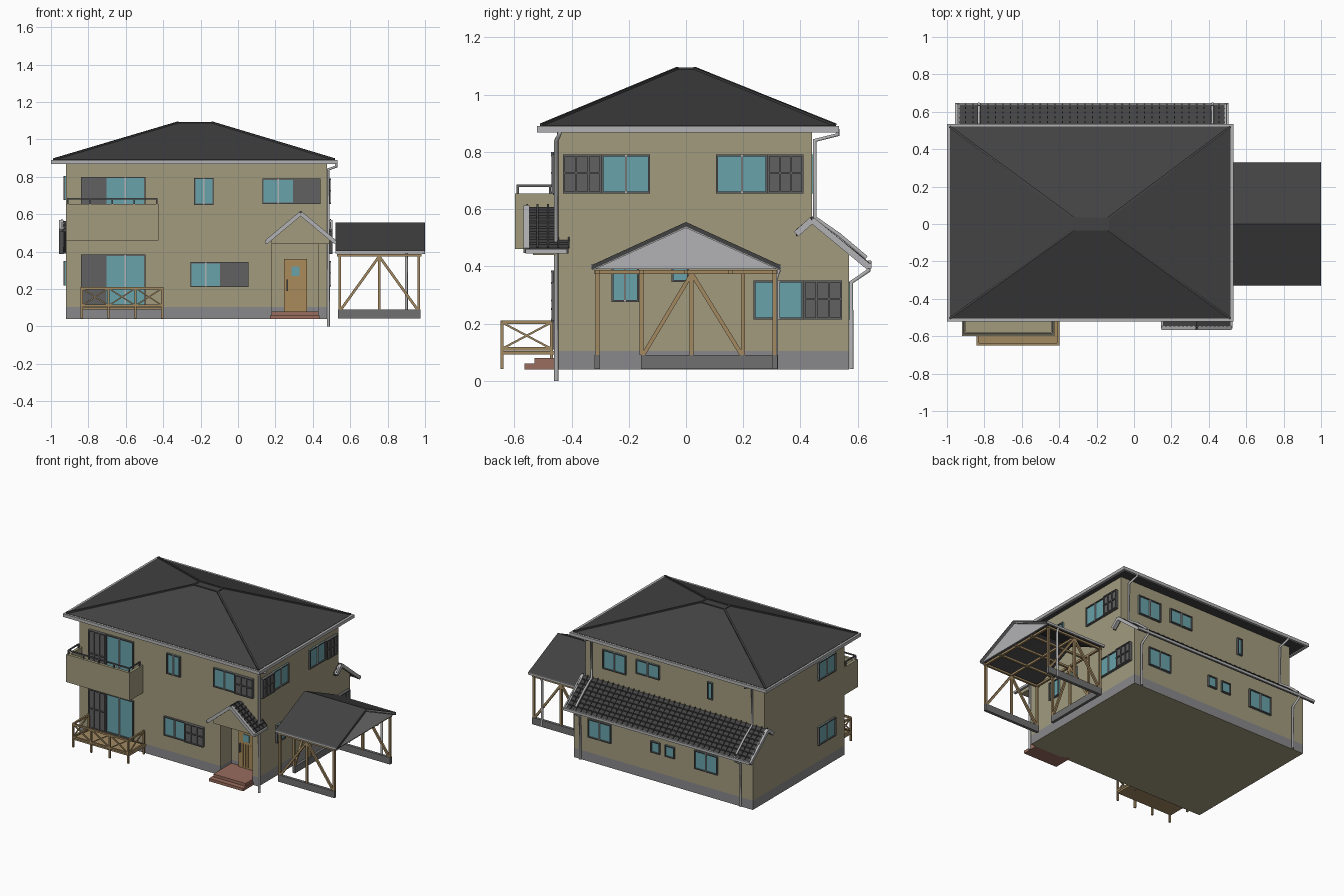
import bpy, bmesh
from mathutils import Vector, Matrix

if "Cube" in bpy.data.objects:
    bpy.data.objects.remove(bpy.data.objects["Cube"])

def mat(name, r, g, b):
    m = bpy.data.materials.new(name)
    m.diffuse_color = (r, g, b, 1)
    m.use_nodes = True
    m.node_tree.nodes["Principled BSDF"].inputs["Base Color"].default_value = m.diffuse_color
    return m

WALL = mat("wall", .36, .33, .21)
ROOF = mat("roof", .055, .055, .055)
BASE = mat("concrete", .25, .25, .26)
CURB = mat("dark_concrete", .16, .16, .16)
TRIM = mat("light_trim", .45, .45, .46)
GLASS = mat("glass", .14, .36, .40)
SHUT = mat("shutter", .12, .12, .12)
WOOD = mat("wood", .36, .25, .12)
DOOR = mat("door", .40, .26, .10)
STEP = mat("brick", .32, .15, .11)

def finish(name, bm, *mats):
    bmesh.ops.recalc_face_normals(bm, faces=bm.faces[:])
    me = bpy.data.meshes.new(name)
    bm.to_mesh(me)
    for m in mats:
        me.materials.append(m)
    ob = bpy.data.objects.new(name, me)
    bpy.context.collection.objects.link(ob)
    return ob

def boxes(name, parts):
    """parts: (x0, x1, y0, y1, z0, z1, material)"""
    bm, mats = bmesh.new(), []
    for x0, x1, y0, y1, z0, z1, m in parts:
        if m not in mats:
            mats.append(m)
        M = Matrix.Translation(((x0+x1)/2, (y0+y1)/2, (z0+z1)/2)) @ Matrix.Diagonal((abs(x1-x0), abs(y1-y0), abs(z1-z0), 1))
        vs = bmesh.ops.create_cube(bm, size=1, matrix=M)["verts"]
        for f in {f for v in vs for f in v.link_faces}:
            f.material_index = mats.index(m)
    return finish(name, bm, *mats)

def box(name, *a):
    return boxes(name, [a])

def bars(name, segs, w, m):
    bm = bmesh.new()
    for p, q in segs:
        p, q = Vector(p), Vector(q)
        d = q - p
        M = Matrix.Translation((p+q)/2) @ d.to_track_quat('Z', 'Y').to_matrix().to_4x4() @ Matrix.Diagonal((w, w, d.length, 1))
        bmesh.ops.create_cube(bm, size=1, matrix=M)
    return finish(name, bm, m)

def prism(name, pts, axis, a, b, m):
    at = {'x': lambda p, t: (t, p[0], p[1]), 'y': lambda p, t: (p[0], t, p[1]), 'z': lambda p, t: (p[0], p[1], t)}[axis]
    bm = bmesh.new()
    f = bm.faces.new([bm.verts.new(at(p, a)) for p in pts])
    d = Vector(at((0, 0), b - a))
    ext = bmesh.ops.extrude_face_region(bm, geom=[f])["geom"]
    bmesh.ops.translate(bm, vec=d, verts=[v for v in ext if isinstance(v, bmesh.types.BMVert)])
    return finish(name, bm, m)

def pipe(name, pts, r=.008):
    cu = bpy.data.curves.new(name, 'CURVE')
    cu.dimensions, cu.bevel_depth, cu.bevel_resolution, cu.use_fill_caps = '3D', r, 1, True
    s = cu.splines.new('POLY')
    s.points.add(len(pts) - 1)
    for p, c in zip(s.points, pts):
        p.co = (*c, 1)
    cu.materials.append(TRIM)
    bpy.context.collection.objects.link(bpy.data.objects.new(name, cu))

def slope(name, top, low, axis, a, b, n=0, th=.02):
    """Roof slab; n > 0 gives stepped tile courses with ribs."""
    top, low = Vector(top), Vector(low)
    pts = [top, low] if not n else []
    for i in range(n):
        pts += [top.lerp(low, i/n) - Vector((0, .008)), top.lerp(low, (i+1)/n)]
    down = Vector((0, th))
    prism(name, pts + [low - down, top - down], axis, a, b, ROOF)
    if n:
        P = (lambda c: (a, *c)) if axis == 'x' else (lambda c: (c[0], a, c[1]))
        rib = bars(name + "_ribs", [(P(top), P(low))], .006, ROOF)
        mod = rib.modifiers.new("array", 'ARRAY')
        mod.use_relative_offset, mod.use_constant_offset = False, True
        k = max(2, round((b - a) / .04))
        step = (b - a) / k
        mod.constant_offset_displace = (step, 0, 0) if axis == 'x' else (0, step, 0)
        mod.count = k + 1

def window(name, side, w, u0, u1, z0, z1, shutter=None, panes=2):
    """Framed window on a wall plane; shutter = (u0, u1) of its box."""
    parts = []
    def add(a, b, d, c, e, m):
        s = 1 if side in ('right', 'back') else -1
        lo, hi = w - s*.01, w + s*d
        parts.append((a, b, lo, hi, c, e, m) if side in ('front', 'back') else (lo, hi, a, b, c, e, m))
    t = .007
    add(u0, u1, .006, z0, z1, GLASS)
    for i in range(panes + 1):
        u = u0 + (u1 - u0 - t) * i / panes
        add(u, u + t, .014, z0, z1, SHUT if i in (0, panes) else TRIM)
    for z in (z0, z1 - t):
        add(u0, u1, .014, z, z + t, SHUT)
    if shutter:
        a, b = shutter
        add(a, b, .014, z0, z1, SHUT)
        for z in (z0, (z0+z1)/2, z1 - t):
            add(a, b, .022, z, z + t, SHUT)
        for i in range(4):
            u = a + (b - a - t) * i / 3
            add(u, u + t, .02, z0, z1, SHUT)
    boxes(name, parts)

# House body, with a recessed entrance in the lower floor plan
X0, X1, YF, YB, YL = -.92, .475, -.45, .44, .57
plan = [(X0, YF), (.18, YF), (.18, -.33), (.43, -.33), (.43, YF), (X1, YF), (X1, YL), (X0, YL)]
prism("foundation", plan, 'z', .042, .105, BASE)
prism("lower_walls", plan, 'z', .105, .44, WALL)
box("underside", X0, X1, YF, YL, .040, .043, WALL)
box("upper_walls", X0, X1, YF, YB, .44, .88, WALL)
prism("lean_to_wall_top", [(YB, .44), (YL, .44), (YL, .45), (YB, .55)], 'x', X0, X1, WALL)

# Main hip roof with ridge caps and gutter ring
E = [(-.985, -.505), (.515, -.505), (.515, .52), (-.985, .52)]
T = [(-.32, -.03), (-.14, -.03), (-.14, .03), (-.32, .03)]
bm = bmesh.new()
rings = [[bm.verts.new((x, y, z)) for x, y in R] for R, z in ((E, .875), (E, .892), (T, 1.09))]
bm.faces.new(rings[0])
bm.faces.new(rings[2])
for A, B in zip(rings, rings[1:]):
    for i in range(4):
        bm.faces.new([A[i], A[i-1], B[i-1], B[i]])
finish("main_roof", bm, ROOF)
bars("hip_caps", [((*e, .893), (*t, 1.09)) for e, t in zip(E, T)] + [((*T[i-1], 1.088), (*T[i], 1.088)) for i in range(4)], .012, ROOF)
boxes("main_gutter", [(-1, .532, -.52, -.503, .868, .89, TRIM), (-1, .532, .518, .535, .868, .89, TRIM),
                      (-1, -.983, -.52, .535, .868, .89, TRIM), (.513, .532, -.52, .535, .868, .89, TRIM)])

# Tiled lean-to roof at the back
slope("lean_to_roof", (YB, .572), (.64, .41), 'x', -.94, .495, 8)
slope("lean_to_return", (YB, .572), (.385, .525), 'x', -.94, .495, 2)
for i, x in enumerate((-.945, .495)):
    bars(f"lean_to_rake_{i}", [((x, YB, .562), (x, .64, .397)), ((x, YB, .562), (x, .385, .513))], .022, TRIM)
box("lean_to_gutter", -.95, .505, .632, .648, .392, .41, TRIM)

# Entrance porch roof, gable, door and steps
slope("porch_roof_left", (.335, .615), (.155, .465), 'y', -.555, -.41, 8)
slope("porch_roof_right", (.335, .615), (.515, .465), 'y', -.555, -.41, 8)
prism("porch_gable", [(.18, .44), (.49, .44), (.49, .465), (.335, .6), (.18, .465)], 'y', -.535, -.45, WALL)
bars("porch_rakes", [((.335, -.557, .605), (x, -.557, .455)) for x in (.155, .515)], .022, TRIM)
for x in (.152, .518):
    box("porch_gutter", x-.008, x+.008, -.56, -.415, .445, .46, TRIM)
boxes("entrance_door", [(.245, .37, -.345, -.325, .08, .36, DOOR), (.285, .33, -.35, -.34, .27, .32, GLASS),
                        (.258, .266, -.365, -.34, .19, .25, SHUT)]
      + [(x, x + .004, -.349, -.34, .09, .25, WOOD) for x in (.28, .3, .32, .34)])
boxes("steps", [(.17, .435, -.565, -.33, .04, .06, STEP), (.18, .43, -.53, -.33, .06, .08, STEP)])

# Windows
window("balcony_window", 'front', YF, -.71, -.495, .47, .80, (-.84, -.71))
window("deck_window", 'front', YF, -.71, -.495, .11, .385, (-.84, -.71))
window("front_small_window", 'front', YF, -.235, -.13, .65, .795)
window("front_upper_window", 'front', YF, .13, .30, .655, .79, (.30, .44))
window("front_lower_window", 'front', YF, -.255, -.09, .21, .345, (-.09, .055))
window("right_upper_window_a", 'right', X1, -.295, -.125, .655, .79, (-.43, -.295))
window("right_upper_window_b", 'right', X1, .105, .285, .655, .79, (.285, .41))
window("right_lower_window_a", 'right', X1, -.26, -.165, .275, .40)
window("right_lower_window_b", 'right', X1, -.05, .01, .345, .41, None, 1)
window("right_lower_window_c", 'right', X1, .235, .41, .215, .35, (.41, .545))
window("left_upper_window", 'left', X0, -.34, -.15, .675, .805)
window("left_lower_window", 'left', X0, -.34, -.15, .22, .35)
window("back_upper_window_a", 'back', YB, .155, .335, .655, .79)
window("back_upper_window_b", 'back', YB, -.105, .075, .69, .79)
window("back_upper_slot", 'back', YB, -.52, -.48, .66, .78, None, 1)
window("back_lower_window_a", 'back', YL, .18, .36, .215, .345)
window("back_lower_window_b", 'back', YL, -.20, -.13, .24, .32, None, 1)
window("back_lower_window_c", 'back', YL, -.315, -.24, .24, .32, None, 1)
window("back_lower_window_d", 'back', YL, -.65, -.47, .215, .345)

# Balcony: hollow box with a thin railing
bx, by = (-.92, -.425), -.598
boxes("balcony", [(*bx, by, -.45, .46, .48, WALL), (*bx, by, by + .02, .46, .655, WALL),
                  (bx[0], bx[0] + .02, by, -.45, .46, .655, WALL), (bx[1] - .02, bx[1], by, -.45, .46, .655, WALL)])
l, r, f = bx[0] + .01, bx[1] - .01, by + .01
bars("balcony_rail", [((l, f, .682), (r, f, .682)), ((l, f, .682), (l, -.47, .682)), ((r, f, .682), (r, -.47, .682))]
     + [((l + (r-l)*i/4, f, .65), (l + (r-l)*i/4, f, .682)) for i in range(5)]
     + [((x, -.475, .65), (x, -.475, .682)) for x in (l, r)], .008, SHUT)

# Wooden deck with cross-braced railing
box("deck_floor", -.84, -.40, -.64, -.45, .092, .105, WOOD)
dx, df, db = [-.835, -.692, -.548, -.405], -.643, -.47
posts = [((x, df, .042), (x, df, .205)) for x in dx] + [((x, db, .042), (x, db, .205)) for x in (dx[0], dx[-1])]
panels = [((a, df), (b, df)) for a, b in zip(dx, dx[1:])] + [((x, df), (x, db)) for x in (dx[0], dx[-1])]
bars("deck_posts", posts, .012, WOOD)
bars("deck_rails", [((*a, z), (*b, z)) for a, b in panels for z in (.112, .204)], .012, WOOD)
bars("deck_braces", [s for a, b in panels for s in (((*a, .112), (*b, .204)), ((*a, .204), (*b, .112)))], .007, WOOD)

# Carport: roof, gable, kerbs, posts, braces and ceiling beams
for s, side in ((-1, "front"), (1, "back")):
    y = s * .31
    slope(f"carport_roof_{side}", (0, .555), (s*.328, .405), 'x', .52, 1.0, 0, .016)
    box(f"carport_gutter_{side}", .52, .997, s*.318, s*.332, .39, .406, TRIM)
    box(f"carport_kerb_{side}", .535, .975, y-.01, y+.01, .042, .09, CURB)
    bars(f"carport_frame_{side}", [((x, y, .042), (x, y, .385)) for x in (.543, .755, .967)]
         + [((x, y, .09), (.755, y, .375)) for x in (.55, .96)], .014, WOOD)
box("carport_kerb_house", .535, .555, -.157, .31, .042, .09, CURB)
bars("carport_frame_house", [((.545, y, .09), (.545, y, .385)) for y in (-.155, .02, .20)]
     + [((.545, y, .09), (.545, .02, .375)) for y in (-.15, .195)], .014, WOOD)
prism("carport_gable", [(-.325, .39), (.325, .39), (0, .54)], 'x', .98, .99, TRIM)
bars("carport_rakes", [((.992, 0, .543), (.992, s*.328, .394)) for s in (-1, 1)], .016, TRIM)
bars("carport_beams", [((x, -.32, .38), (x, .32, .38)) for x in (.543, .755, .967)]
     + [((.53, y, .38), (.98, y, .38)) for y in (-.31, -.155, 0, .155, .31)], .014, WOOD)

# Downpipes
pipe("front_downpipe", [(.525, -.44, .87), (.525, -.445, .855), (.483, -.453, .84), (.483, -.453, 0)])
for i, x in enumerate((-.83, .42)):
    pipe(f"upper_downpipe_{i}", [(x, .53, .88), (x, .53, .86), (x, .45, .84), (x, .45, .57), (x, .535, .51), (x, .63, .43)])
    pipe(f"lower_downpipe_{i}", [(x, .642, .42), (x, .638, .385), (x, .578, .345), (x, .578, .042)])
pipe("carport_downpipe", [(.9, .325, .39), (.9, .315, .36), (.9, .315, .042)])
